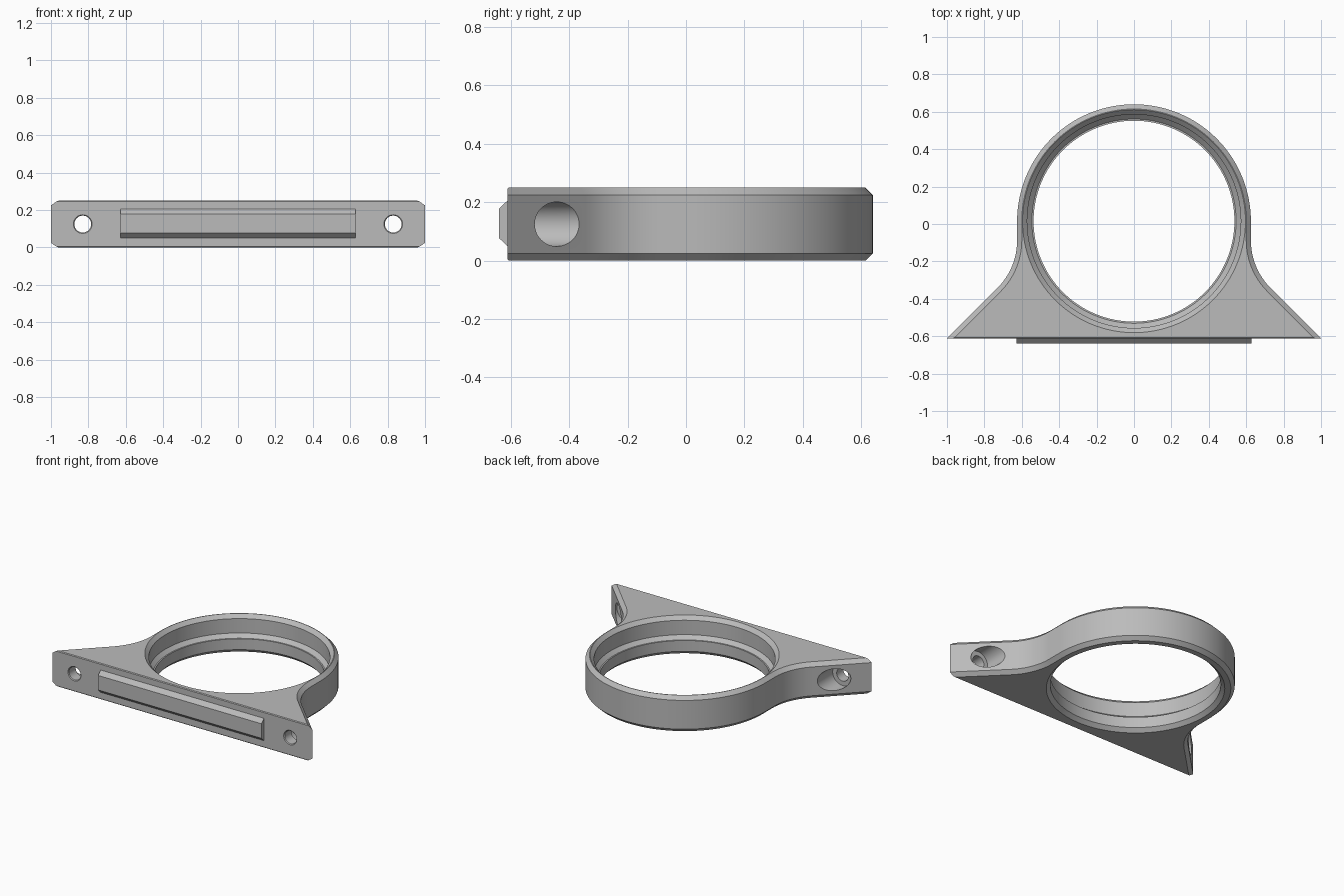
import bpy, bmesh, math
from mathutils import Matrix

if "Cube" in bpy.data.objects:
    bpy.data.objects.remove(bpy.data.objects["Cube"])

CY, R, H = 0.015, 0.625, 0.25      # ring centre, ring radius, height
FRONT, FILLET = -0.612, 0.36       # mounting face, flare fillet radius
LINE = 1 + FRONT                   # 45 degree flare: x + y = LINE
SQ2 = math.sqrt(2)

grey = bpy.data.materials.new("plain_grey")
grey.diffuse_color = (0.5, 0.5, 0.5, 1)
grey.use_nodes = True
grey.node_tree.nodes["Principled BSDF"].inputs["Base Color"].default_value = grey.diffuse_color


def finish(name, bm):
    bmesh.ops.recalc_face_normals(bm, faces=bm.faces)
    me = bpy.data.meshes.new(name)
    bm.to_mesh(me)
    bm.free()
    me.materials.append(grey)
    ob = bpy.data.objects.new(name, me)
    bpy.context.collection.objects.link(ob)
    return ob


def loft(name, loops):
    """Skin equal-length closed loops and cap both ends."""
    bm = bmesh.new()
    rows = [[bm.verts.new(p) for p in lp] for lp in loops]
    n = len(rows[0])
    for a, b in zip(rows, rows[1:]):
        for i in range(n):
            j = (i + 1) % n
            bm.faces.new((a[i], a[j], b[j], b[i]))
    bm.faces.new(rows[0])
    bm.faces.new(rows[-1])
    return finish(name, bm)


def outline(d, f, z):
    """Bracket outline, inset by d on the sides and by f on the front."""
    half = []
    for i in range(33):
        a = math.pi / 2 * (1 - i / 32)
        half.append(((R - d) * math.cos(a), CY + (R - d) * math.sin(a)))
    cx = R + FILLET
    cy = LINE + FILLET * SQ2 - cx
    for i in range(13):
        a = math.pi + math.pi / 4 * i / 12
        half.append((cx + (FILLET + d) * math.cos(a), cy + (FILLET + d) * math.sin(a)))
    y = FRONT + f
    half.append((LINE - d * SQ2 - y, y))
    pts = half + [(-x, y) for x, y in reversed(half[1:])]
    return [(x, y, z) for x, y in pts]


def revolve(name, profile, seg, matrix):
    """Closed solid of (radius, height) rings around local z."""
    ob = loft(name, [[(r * math.cos(2 * math.pi * i / seg), r * math.sin(2 * math.pi * i / seg), h)
                      for i in range(seg)] for r, h in profile])
    ob.data.transform(matrix)
    return ob


def cut(target, cutter):
    mod = target.modifiers.new("cut", 'BOOLEAN')
    mod.operation = 'DIFFERENCE'
    mod.solver = 'EXACT'
    mod.object = cutter
    bpy.context.view_layer.objects.active = target
    bpy.ops.object.modifier_apply(modifier=mod.name)
    bpy.data.objects.remove(cutter)


# Ring and flared base with chamfered edges
body = loft("ring_bracket", [outline(d, f, z) for d, f, z in (
    (0.025, 0.005, 0), (0.02, 0, 0.005), (0, 0, 0.025),
    (0, 0, H - 0.025), (0.02, 0, H - 0.005), (0.025, 0.005, H))])

# Stepped bore
cut(body, revolve("bore_cutter", [
    (0.572, -0.01), (0.537, 0.025), (0.537, 0.1), (0.546, 0.1), (0.571, 0.125),
    (0.571, H - 0.025), (0.606, H + 0.01)], 128, Matrix.Translation((0, CY, 0))))

# Counterbored screw holes, one at each end
for x in (-0.83, 0.83):
    place = Matrix.Translation((x, 0, H / 2)) @ Matrix.Rotation(-math.pi / 2, 4, 'X')
    cut(body, revolve("screw_hole_cutter", [
        (0.06, FRONT - 0.01), (0.045, FRONT + 0.005), (0.045, -0.535),
        (0.076, -0.535), (0.076, -0.25)], 48, place))

# Locating bar on the mounting face, with sloped long edges
section = ((-0.6, 0.05), (FRONT, 0.05), (-0.64, 0.077), (-0.64, 0.178), (FRONT, 0.205), (-0.6, 0.205))
bar = loft("locating_bar", [[(x, y, z) for y, z in section] for x in (-0.628, 0.628)])

# Smooth curved walls, keep chamfers crisp
bpy.ops.object.select_all(action='DESELECT')
body.select_set(True)
bpy.context.view_layer.objects.active = body
bpy.ops.object.shade_smooth_by_angle(angle=math.radians(30))
